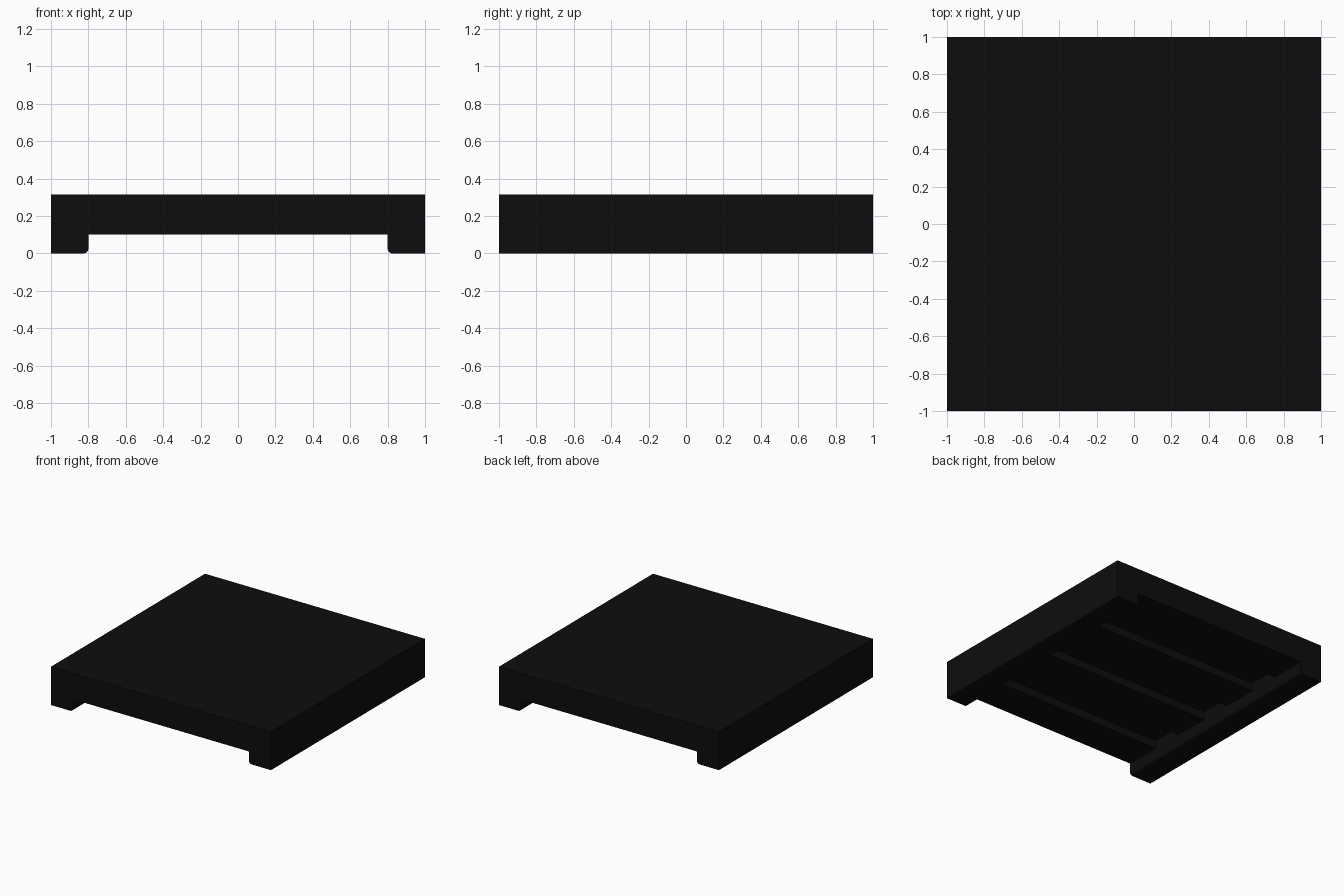
import bpy, bmesh
from math import sin, cos, pi

if "Cube" in bpy.data.objects:
    bpy.data.objects.remove(bpy.data.objects["Cube"])

HEIGHT = 0.315      # overall height
INNER = 0.8         # inner face of the side runners
SLAT_Z = 0.10       # underside of the cross slats
DECK_Z = 0.165      # underside of the deck between slats
SLAT_W = 0.30
RADIUS = 0.025      # rounding of the runners' inner lower edge

black = bpy.data.materials.new("matte_black")
black.diffuse_color = (0.004, 0.004, 0.004, 1)
black.use_nodes = True
black.node_tree.nodes["Principled BSDF"].inputs["Base Color"].default_value = black.diffuse_color


def extrude_y(name, profile, y0, y1):
    """Solid made by sweeping an x/z profile from y0 to y1."""
    bm = bmesh.new()
    face = bm.faces.new([bm.verts.new((x, y0, z)) for x, z in profile])
    ext = bmesh.ops.extrude_face_region(bm, geom=[face])
    verts = [g for g in ext["geom"] if isinstance(g, bmesh.types.BMVert)]
    bmesh.ops.translate(bm, verts=verts, vec=(0, y1 - y0, 0))
    bmesh.ops.recalc_face_normals(bm, faces=bm.faces)
    mesh = bpy.data.meshes.new(name)
    bm.to_mesh(mesh)
    bm.free()
    mesh.materials.append(black)
    obj = bpy.data.objects.new(name, mesh)
    bpy.context.collection.objects.link(obj)
    return obj


def box_profile(z0, z1):
    return [(-INNER, z0), (INNER, z0), (INNER, z1), (-INNER, z1)]


# Side runners with a rounded inner lower edge
arc = [(INNER + RADIUS * (1 - cos(a)), RADIUS * (1 - sin(a)))
       for a in (i * pi / 12 for i in range(7))]
runner = [(1, HEIGHT), (INNER, HEIGHT)] + arc + [(1, 0)]
for side, label in ((1, "right"), (-1, "left")):
    obj = extrude_y(f"{label}_runner", [(side * x, z) for x, z in runner], -1, 1)
    bpy.context.view_layer.objects.active = obj
    obj.select_set(True)
    bpy.ops.object.shade_smooth_by_angle()
    obj.select_set(False)

# Deck between the runners
extrude_y("deck", box_profile(DECK_Z, HEIGHT), -1, 1)

# Four evenly spaced cross slats under the deck
step = (2 - SLAT_W) / 3
for i in range(4):
    y = -1 + i * step
    extrude_y(f"cross_slat_{i + 1}", box_profile(SLAT_Z, DECK_Z), y, y + SLAT_W)
